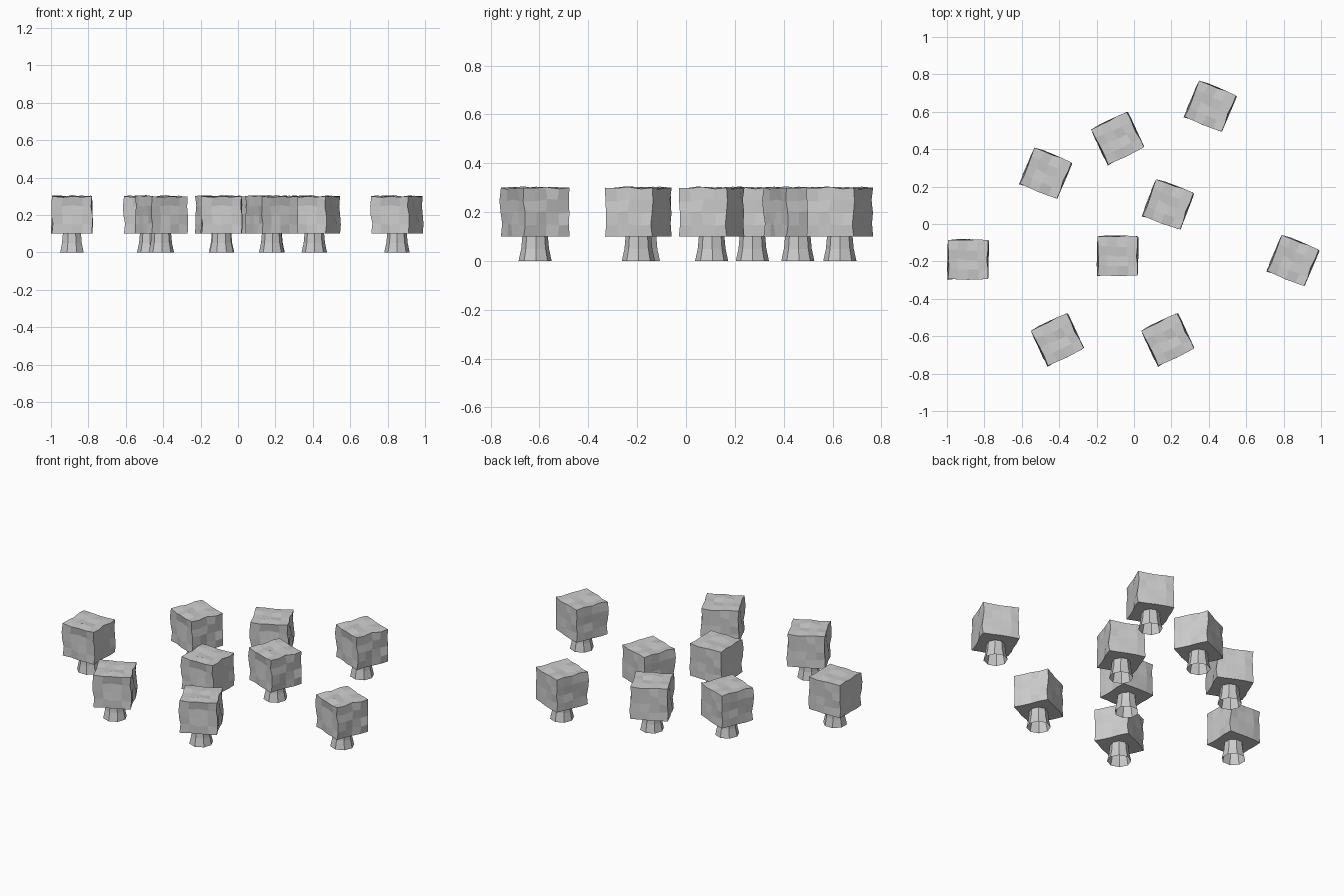
import bpy, bmesh, math, random
from mathutils import Vector

if "Cube" in bpy.data.objects:
    bpy.data.objects.remove(bpy.data.objects["Cube"])

random.seed(4)

# x, y, turn in degrees for each tree
TREES = [(-0.888, -0.19, 0), (-0.088, -0.17, 0), (-0.472, 0.272, -22),
         (-0.088, 0.458, 26), (0.182, 0.105, -20), (0.408, 0.63, -22),
         (0.85, -0.195, -22), (-0.41, -0.618, 26), (0.18, -0.618, 26)]


def foliage_mesh():
    # block of leaves: gridded cube with gently uneven faces
    bm = bmesh.new()
    bmesh.ops.create_cube(bm, size=1)
    bmesh.ops.subdivide_edges(bm, edges=bm.edges[:], cuts=3, use_grid_fill=True)
    for v in bm.verts:
        x, y, z = v.co
        corner = all(abs(abs(c) - 0.5) < 1e-4 for c in v.co)
        bottom = z < -0.49
        v.co = Vector((x * 0.213, y * 0.208, 0.2 + z * 0.2))
        if not corner:
            a = 0.006
            v.co += Vector((random.uniform(-a, a), random.uniform(-a, a),
                            0 if bottom else random.uniform(-a, a)))
    me = bpy.data.meshes.new("foliage")
    bm.to_mesh(me)
    bm.free()
    return me


def trunk_mesh(sides=8):
    # flared octagonal trunk, hidden top end inside the foliage
    profile = [(0.068, 0.0), (0.057, 0.05), (0.052, 0.105)]
    bm = bmesh.new()
    rings = [[bm.verts.new((r * math.cos(t), r * math.sin(t), z))
              for t in (2 * math.pi * (i + 0.5) / sides for i in range(sides))]
             for r, z in profile]
    for lo, hi in zip(rings, rings[1:]):
        for i in range(sides):
            j = (i + 1) % sides
            bm.faces.new((lo[i], lo[j], hi[j], hi[i]))
    me = bpy.data.meshes.new("trunk")
    bm.to_mesh(me)
    bm.free()
    return me


# place the trees
parts = {"foliage": foliage_mesh(), "trunk": trunk_mesh()}
for n, (x, y, turn) in enumerate(TREES, 1):
    for name, me in parts.items():
        ob = bpy.data.objects.new(f"tree_{n}_{name}", me)
        ob.location = (x, y, 0)
        ob.rotation_euler.z = math.radians(turn)
        bpy.context.collection.objects.link(ob)
